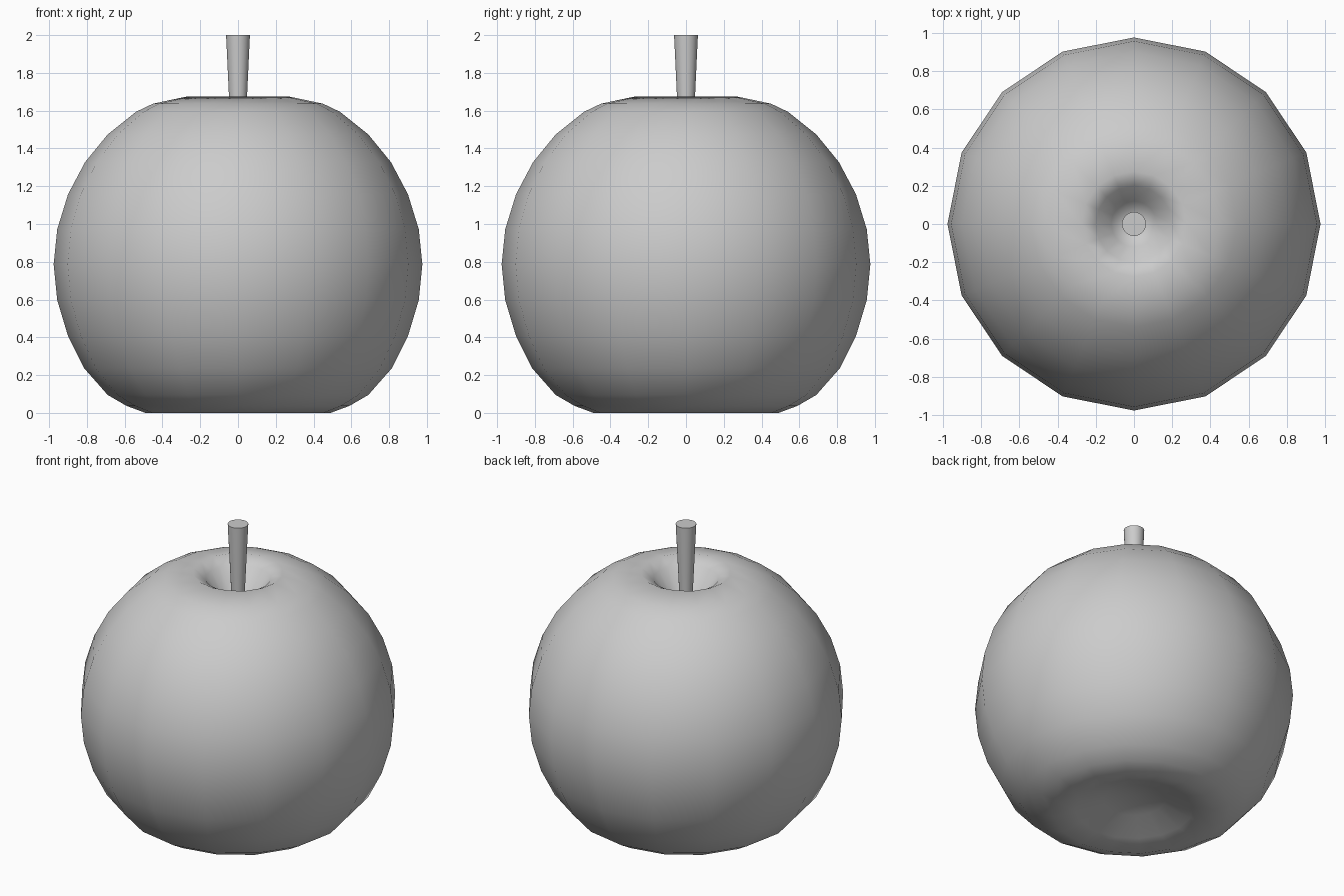
import bpy, bmesh, math

if "Cube" in bpy.data.objects:
    bpy.data.objects.remove(bpy.data.objects["Cube"])


def lathe(name, profile, sides):
    """Revolve (radius, z) points around z; radius 0 makes a pole."""
    bm = bmesh.new()
    rings = []
    for r, z in profile:
        n = 1 if r == 0 else sides
        rings.append([bm.verts.new((r * math.cos(2 * math.pi * i / sides),
                                    r * math.sin(2 * math.pi * i / sides), z))
                      for i in range(n)])
    for a, b in zip(rings, rings[1:]):
        for i in range(sides):
            j = (i + 1) % sides
            if len(a) == 1:
                bm.faces.new((a[0], b[j], b[i]))
            elif len(b) == 1:
                bm.faces.new((a[i], a[j], b[0]))
            else:
                bm.faces.new((a[i], a[j], b[j], b[i]))
    bmesh.ops.recalc_face_normals(bm, faces=bm.faces)
    mesh = bpy.data.meshes.new(name)
    bm.to_mesh(mesh)
    bm.free()
    obj = bpy.data.objects.new(name, mesh)
    bpy.context.collection.objects.link(obj)
    return obj


# Fruit body: bottom hollow, round sides, deep stem dimple
body = lathe("fruit_body", [
    (0, 0.13), (0.19, 0.10), (0.36, 0.035), (0.49, 0.003), (0.59, 0.04),
    (0.69, 0.098), (0.815, 0.24), (0.90, 0.41), (0.957, 0.60), (0.976, 0.79),
    (0.957, 0.975), (0.90, 1.16), (0.81, 1.33), (0.69, 1.477), (0.54, 1.597),
    (0.45, 1.64), (0.275, 1.677), (0.2, 1.635), (0.12, 1.52), (0, 1.43)], 16)
body.data.polygons.foreach_set("use_smooth", [True] * len(body.data.polygons))

# Tapered stem with flat ends
stem = lathe("stem", [(0, 1.38), (0.034, 1.38), (0.063, 2.0), (0, 2.0)], 32)
for obj in bpy.context.selected_objects:
    obj.select_set(False)
stem.select_set(True)
bpy.context.view_layer.objects.active = stem
bpy.ops.object.shade_smooth_by_angle(angle=math.radians(40))
# Seat the fruit exactly on the ground
for v in body.data.vertices:
    v.co.z = max(0.0, v.co.z - 0.003)
